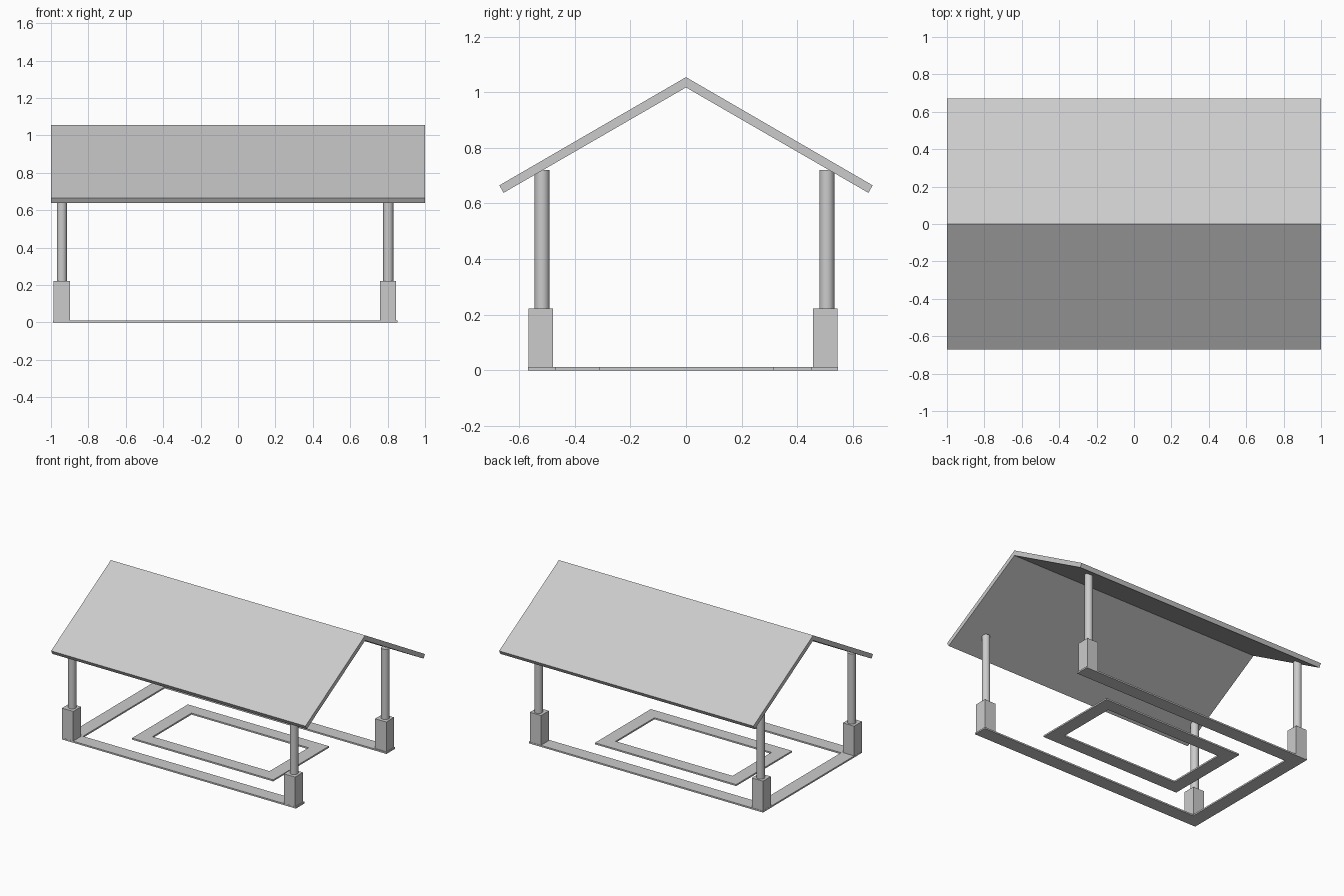
import bpy, bmesh

if "Cube" in bpy.data.objects:
    bpy.data.objects.remove(bpy.data.objects["Cube"])

X0, X1, Y0, Y1 = -0.988, 0.853, -0.568, 0.547   # footprint of the ground frame
W, T = 0.098, 0.011                             # strip width and thickness


def prism(name, pts, axis, lo, hi):
    """Extrude a closed outline along x or z."""
    bm = bmesh.new()
    place = (lambda p: (lo, *p)) if axis == 'x' else (lambda p: (*p, lo))
    face = bm.faces.new([bm.verts.new(place(p)) for p in pts])
    new = bmesh.ops.extrude_face_region(bm, geom=[face])['geom']
    d = (hi - lo, 0, 0) if axis == 'x' else (0, 0, hi - lo)
    bmesh.ops.translate(bm, vec=d, verts=[g for g in new if isinstance(g, bmesh.types.BMVert)])
    bmesh.ops.recalc_face_normals(bm, faces=bm.faces)
    me = bpy.data.meshes.new(name)
    bm.to_mesh(me)
    bm.free()
    ob = bpy.data.objects.new(name, me)
    bpy.context.collection.objects.link(ob)
    return ob


def ring(name, x0, x1, y0, y1, w, h):
    """Flat rectangular border with mitred corners."""
    outer = [(x0, y0), (x1, y0), (x1, y1), (x0, y1)]
    inner = [(x0 + w, y0 + w), (x1 - w, y0 + w), (x1 - w, y1 - w), (x0 + w, y1 - w)]
    bm = bmesh.new()
    loops = [[bm.verts.new((*p, z)) for p in pts]
             for pts, z in ((outer, 0), (outer, h), (inner, h), (inner, 0))]
    for k in range(4):
        a, b = loops[k], loops[(k + 1) % 4]
        for i in range(4):
            j = (i + 1) % 4
            bm.faces.new((a[i], a[j], b[j], b[i]))
    bmesh.ops.recalc_face_normals(bm, faces=bm.faces)
    me = bpy.data.meshes.new(name)
    bm.to_mesh(me)
    bm.free()
    bpy.context.collection.objects.link(bpy.data.objects.new(name, me))


# gable roof
prism("roof", [(-0.671, 0.665), (0, 1.054), (0.671, 0.665),
               (0.656, 0.638), (0, 1.017), (-0.656, 0.638)], 'x', -1, 1)

# ground frame, open on the right side
prism("ground_frame", [(X0, Y0), (X1, Y0), (X1, Y0 + W), (X0 + W, Y0 + W),
                       (X0 + W, Y1 - W), (X1, Y1 - W), (X1, Y1), (X0, Y1)], 'z', 0, T)

# inner border
ring("inner_border", -0.615, 0.495, -0.312, 0.315, 0.095, T)

# four square plinths with round posts
for xn, bx, px in (("left", -0.943, -0.9415), ("right", 0.802, 0.8035)):
    for yn, by, py in (("front", -0.523, -0.5175), ("back", 0.501, 0.5065)):
        h = 0.044
        prism(f"{yn}_{xn}_plinth", [(bx - h, by - h), (bx + h, by - h),
                                    (bx + h, by + h), (bx - h, by + h)], 'z', 0, 0.222)
        bpy.ops.mesh.primitive_cylinder_add(vertices=32, radius=0.027, depth=0.5,
                                            location=(px, py, 0.471))
        bpy.context.object.name = f"{yn}_{xn}_post"
        bpy.ops.object.shade_smooth_by_angle()
